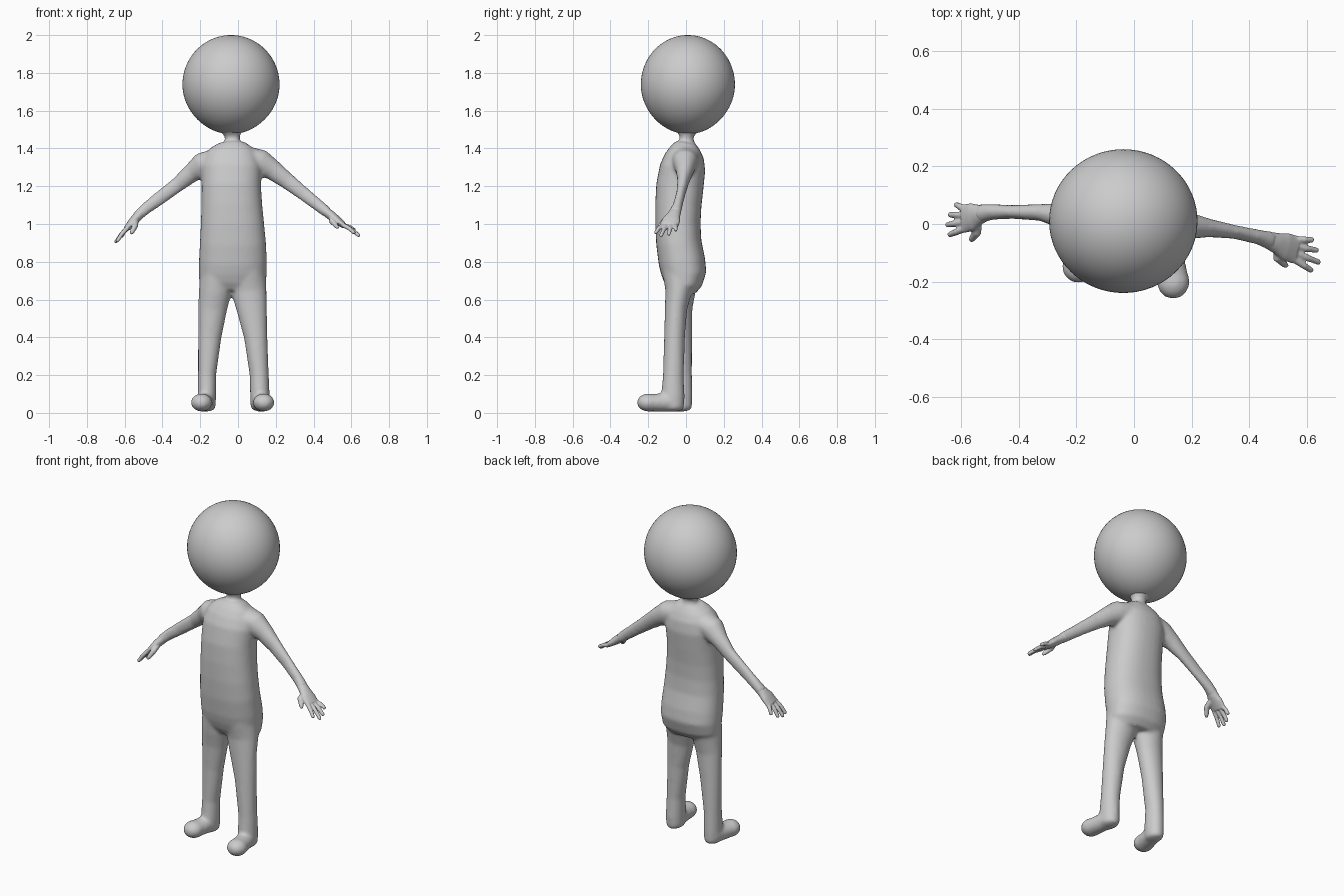
import bpy, bmesh, math
from mathutils import Vector

mat = bpy.data.materials.new("matte grey")
mat.diffuse_color = (0.6, 0.6, 0.6, 1)


def tube(bm, rings, ref=(1, 0, 0), n=24, power=2.0):
    """Closed loft; each ring is (x, y, z, half width along ref, half depth)."""
    pts = [Vector(r[:3]) for r in rings]
    loops = []
    for i, r in enumerate(rings):
        t = (pts[min(i + 1, len(pts) - 1)] - pts[max(i - 1, 0)]).normalized()
        side = Vector(ref)
        side = (side - t * side.dot(t)).normalized()
        other = t.cross(side)
        loop = []
        for k in range(n):
            a = math.tau * k / n
            c, s = math.cos(a), math.sin(a)
            u = math.copysign(abs(c) ** (2 / power), c) * r[3]
            v = math.copysign(abs(s) ** (2 / power), s) * r[4]
            loop.append(bm.verts.new(pts[i] + side * u + other * v))
        loops.append(loop)
    for a, b in zip(loops, loops[1:]):
        for k in range(n):
            j = (k + 1) % n
            bm.faces.new((a[k], a[j], b[j], b[k]))
    bm.faces.new(loops[0][::-1])
    bm.faces.new(loops[-1])


def level(z, x0, x1, y0, y1):
    """Horizontal ring from its extents."""
    return ((x0 + x1) / 2, (y0 + y1) / 2, z, (x1 - x0) / 2, (y1 - y0) / 2)


def ball(bm, centre, radii):
    res = bmesh.ops.create_uvsphere(bm, u_segments=24, v_segments=16, radius=1)
    for v in res["verts"]:
        v.co = Vector(centre) + Vector([v.co[i] * radii[i] for i in range(3)])


def finish(bm, name, voxel=None, smooth=0):
    bmesh.ops.recalc_face_normals(bm, faces=bm.faces)
    me = bpy.data.meshes.new(name)
    bm.to_mesh(me)
    bm.free()
    me.materials.append(mat)
    me.polygons.foreach_set("use_smooth", [True] * len(me.polygons))
    ob = bpy.data.objects.new(name, me)
    bpy.context.collection.objects.link(ob)
    if voxel:
        rm = ob.modifiers.new("blend", "REMESH")
        rm.mode = "VOXEL"
        rm.voxel_size = voxel
        rm.use_smooth_shade = True
        sm = ob.modifiers.new("soften", "SMOOTH")
        sm.factor = 0.5
        sm.iterations = smooth
    return ob


# Head: slightly egg shaped towards the neck
bm = bmesh.new()
bmesh.ops.create_uvsphere(bm, u_segments=64, v_segments=40, radius=1)
for v in bm.verts:
    x, y, z = v.co
    k = 1 - 0.05 * max(0, -z) ** 2
    v.co = (-0.037 + 0.257 * x * k, 0.01 + 0.249 * y * k, 1.738 + 0.262 * z)
finish(bm, "head")

# Body: torso, neck, legs, feet and arms blended into one skin
bm = bmesh.new()
tube(bm, [level(*r) for r in (
    (0.64, -0.18, 0.12, -0.09, 0.05),
    (0.68, -0.205, 0.148, -0.115, 0.085),
    (0.74, -0.208, 0.152, -0.132, 0.108),
    (0.80, -0.207, 0.153, -0.145, 0.102),
    (0.90, -0.202, 0.148, -0.158, 0.082),
    (1.00, -0.197, 0.138, -0.163, 0.077),
    (1.10, -0.194, 0.128, -0.163, 0.082),
    (1.20, -0.193, 0.122, -0.158, 0.093),
    (1.30, -0.195, 0.125, -0.138, 0.103),
    (1.36, -0.175, 0.110, -0.112, 0.095),
    (1.40, -0.145, 0.085, -0.085, 0.075),
    (1.43, -0.100, 0.038, -0.055, 0.055),
)], n=32, power=2.3)
tube(bm, [level(*r) for r in (
    (1.38, -0.10, 0.04, -0.06, 0.06), (1.425, -0.08, 0.018, -0.045, 0.05),
    (1.445, -0.070, 0.010, -0.034, 0.04), (1.465, -0.070, 0.010, -0.034, 0.04),
    (1.485, -0.085, 0.022, -0.05, 0.06), (1.51, -0.11, 0.04, -0.07, 0.08))])

# Legs: x extents per height, with front and back edges for each side
LEGS = (
    ((0.76, -0.20, -0.02, -0.12, 0.08), (0.64, -0.208, -0.035, -0.105, 0.05),
     (0.55, -0.211, -0.058, -0.088, 0.034), (0.40, -0.212, -0.088, -0.078, 0.032),
     (0.20, -0.212, -0.116, -0.075, 0.032), (0.09, -0.214, -0.116, -0.085, 0.034),
     (0.03, -0.212, -0.118, -0.08, 0.032), (0.012, -0.2, -0.13, -0.07, 0.022)),
    ((0.76, -0.05, 0.145, -0.13, 0.08), (0.64, -0.035, 0.152, -0.11, 0.03),
     (0.55, -0.008, 0.153, -0.112, 0.006), (0.40, 0.032, 0.156, -0.116, -0.006),
     (0.20, 0.062, 0.163, -0.122, -0.012), (0.09, 0.064, 0.168, -0.132, -0.008),
     (0.03, 0.066, 0.166, -0.13, -0.010), (0.012, 0.08, 0.15, -0.12, -0.02)),
)
for leg in LEGS:
    tube(bm, [level(*r) for r in leg])

# Feet: heel to rounded toe
for hx, hy, tx, ty in ((-0.166, -0.01, -0.193, -0.145), (0.115, -0.05, 0.136, -0.2)):
    mx, my = (hx + tx) / 2, (hy + ty) / 2
    tube(bm, [(hx, hy, 0.058, 0.047, 0.052), (mx, my, 0.055, 0.05, 0.048),
              (tx, ty, 0.054, 0.055, 0.046)])
    ball(bm, (tx, ty, 0.055), (0.057, 0.06, 0.048))

# Arms: sideways depth along y, thickness across
ARMS = (
    ((-0.10, -0.005, 1.345, 0.08, 0.06), (-0.19, 0.01, 1.31, 0.066, 0.068),
     (-0.245, 0.028, 1.27, 0.046, 0.05), (-0.32, 0.04, 1.208, 0.03, 0.04),
     (-0.42, 0.042, 1.133, 0.024, 0.037), (-0.49, 0.042, 1.08, 0.028, 0.031),
     (-0.535, 0.036, 1.04, 0.035, 0.027)),
    ((0.03, -0.005, 1.355, 0.08, 0.06), (0.12, -0.005, 1.325, 0.066, 0.07),
     (0.185, -0.006, 1.285, 0.048, 0.054), (0.26, -0.014, 1.228, 0.032, 0.044),
     (0.35, -0.028, 1.158, 0.024, 0.037), (0.43, -0.045, 1.095, 0.026, 0.032),
     (0.48, -0.06, 1.055, 0.034, 0.028)),
)
for arm in ARMS:
    tube(bm, arm, ref=(0, 1, 0))
finish(bm, "body", 0.009, 10)


# Hands: palm, four fingers and thumb
def hand(name, wrist, palm, knuckle, tips, thumb):
    bm = bmesh.new()
    w, p, k = Vector(wrist), Vector(palm), Vector(knuckle)
    tube(bm, [(*w, 0.029, 0.025), (*w.lerp(p, 0.5), 0.036, 0.025),
              (*p, 0.048, 0.022), (*k, 0.05, 0.016)], ref=(0, 1, 0))
    for i, tip in enumerate(tips):
        root = k + Vector((0, 0.036 - 0.024 * i, 0))
        back = root.lerp(p, 0.5)
        t = Vector(tip)
        mid = root.lerp(t, 0.5) + Vector((0, 0, 0.006))
        end = mid.lerp(t, 0.85)
        tube(bm, [(*back, 0.011, 0.011), (*root, 0.0125, 0.0125), (*mid, 0.0115, 0.0115),
                  (*end, 0.010, 0.010), (*t, 0.006, 0.006)], ref=(0, 1, 0), n=12)
    a, b, c = w.lerp(p, 0.6), Vector(thumb[0]), Vector(thumb[1])
    tube(bm, [(*a, 0.018, 0.018), (*b, 0.016, 0.016), (*b.lerp(c, 0.7), 0.0125, 0.0125),
              (*c, 0.007, 0.007)], ref=(0, 1, 0), n=12)
    finish(bm, name, 0.0045, 3)


hand("left_hand", (-0.515, 0.039, 1.058), (-0.56, 0.025, 1.01), (-0.59, 0.018, 0.975),
     ((-0.618, 0.068, 0.93), (-0.64, 0.032, 0.908), (-0.65, -0.003, 0.9), (-0.642, -0.038, 0.905)),
     ((-0.545, -0.03, 0.99), (-0.566, -0.058, 0.948)))
hand("right_hand", (0.46, -0.054, 1.07), (0.525, -0.078, 1.02), (0.56, -0.09, 0.992),
     ((0.622, -0.055, 0.965), (0.638, -0.092, 0.942), (0.645, -0.134, 0.935), (0.618, -0.163, 0.95)),
     ((0.497, -0.118, 1.015), (0.53, -0.147, 0.978)))
